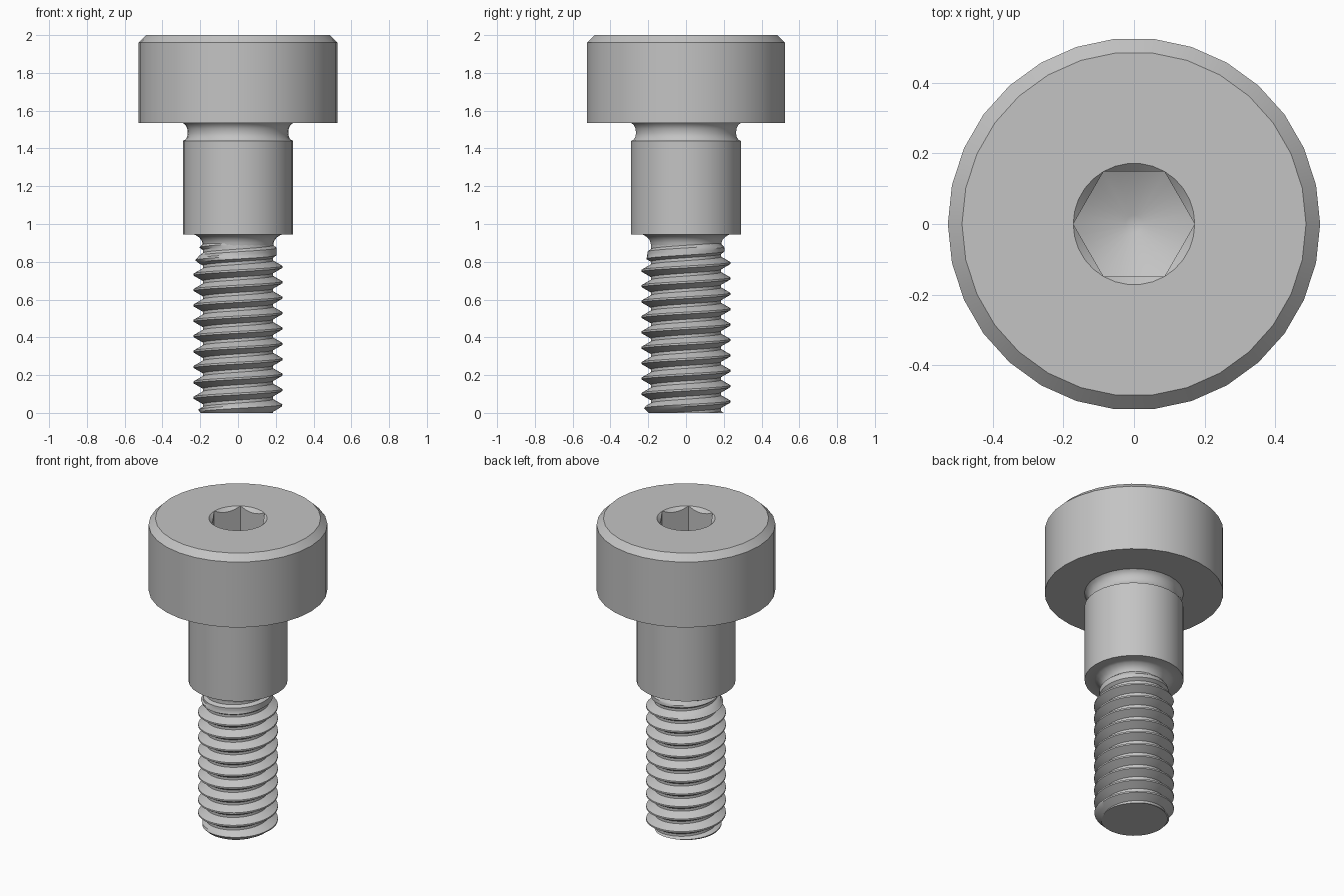
import bpy, bmesh
from math import sin, cos, pi, floor, radians

cube = bpy.data.objects.get("Cube")
if cube:
    bpy.data.objects.remove(cube)

# One plain steel colour
steel = bpy.data.materials.new("steel_grey")
steel.use_nodes = True
GREY = (0.55, 0.55, 0.55, 1)
steel.diffuse_color = GREY
steel.node_tree.nodes["Principled BSDF"].inputs["Base Color"].default_value = GREY


def loft(name, rows, point, sides):
    """Skin a grid of rows, where point(row, angle) gives (radius, z)."""
    bm = bmesh.new()
    grid = []
    for row in rows:
        line = []
        for i in range(sides + 1):
            a = 2 * pi * i / sides
            r, z = point(row, a)
            line.append(bm.verts.new((r * cos(a), r * sin(a), z)))
        grid.append(line)
    for low, high in zip(grid, grid[1:]):
        for i in range(sides):
            bm.faces.new((low[i], low[i + 1], high[i + 1], high[i]))
    bmesh.ops.remove_doubles(bm, verts=bm.verts, dist=0.0004)
    mesh = bpy.data.meshes.new(name)
    bm.to_mesh(mesh)
    bm.free()
    mesh.materials.append(steel)
    obj = bpy.data.objects.new(name, mesh)
    bpy.context.collection.objects.link(obj)
    bpy.ops.object.select_all(action='DESELECT')
    obj.select_set(True)
    bpy.context.view_layer.objects.active = obj
    bpy.ops.object.shade_smooth_by_angle(angle=radians(30))
    return obj


def turned(row, a):
    return row


# Neck, shoulder and undercut, listed from the bottom up
loft("shoulder", [
    (0.186, 0.885), (0.189, 0.90), (0.194, 0.915), (0.207, 0.93), (0.222, 0.94),
    (0.235, 0.945), (0.292, 0.945), (0.292, 1.44), (0.279, 1.446), (0.27, 1.46),
    (0.266, 1.48), (0.269, 1.505), (0.279, 1.525), (0.292, 1.535)], turned, 30)

# Chamfered cylinder head, open at the socket rim
RIM = 0.172
loft("head", [(0.28, 1.535), (0.527, 1.535), (0.527, 1.96), (0.487, 2), (RIM, 2)],
     turned, 30)


# Hexagonal socket: countersunk rim, straight walls and conical floor
def socket_point(row, a):
    hexagon = 0.149 / cos(a % (pi / 3) - pi / 6)
    return {"rim": (RIM, 2),
            "wall_top": (hexagon, 2 - (RIM - hexagon)),
            "wall_foot": (hexagon, 1.70 + hexagon * 0.55),
            "tip_edge": (0.025, 1.714),
            "tip": (0, 1.714)}[row]


loft("hex_socket", ["rim", "wall_top", "wall_foot", "tip_edge", "tip"], socket_point, 30)

# Right-handed thread with a chamfered end and a run-out below the neck
PITCH, CREST_Z, TOP = 0.0815, 0.773, 0.9
CREST, ROOT = 0.235, 0.186


def thread_point(offset, a):
    if offset is None:
        return 0, 0
    lift = CREST_Z + PITCH * a / (2 * pi)
    z = min(max(lift + offset, 0), TOP)
    turns = (z - lift) / PITCH
    d = abs(turns - floor(turns + 0.5)) * PITCH
    r = min(max(CREST - (d - 0.005) * 1.75, ROOT), CREST)
    end_chamfer = 0.198 + z
    run_out = max(0.205, CREST - max(z - 0.80, 0))
    if z > 0.875:
        run_out = max(ROOT, 0.205 - (z - 0.875))
    return min(r, end_chamfer, run_out), z


steps = [-0.0408, -0.033, -0.019, -0.005, 0.005, 0.019, 0.033]
offsets = [k * PITCH + s for k in range(-11, 4) for s in steps]
loft("thread", [None] + offsets, thread_point, 48)
